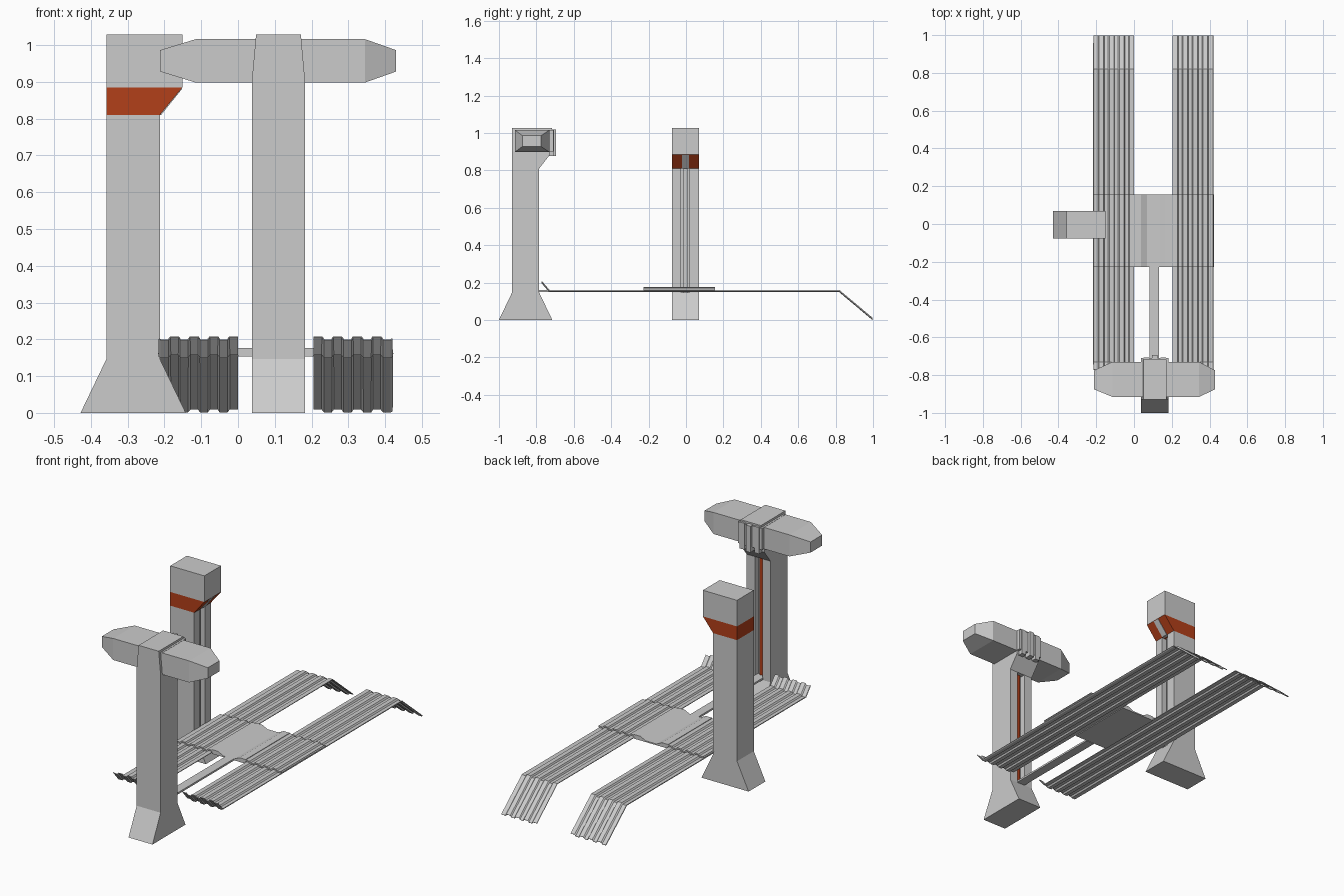
import bpy, bmesh

if "Cube" in bpy.data.objects:
    bpy.data.objects.remove(bpy.data.objects["Cube"])

red = bpy.data.materials.new("red_paint")
red.diffuse_color = (0.45, 0.05, 0.01, 1)
red.use_nodes = True
red.node_tree.nodes["Principled BSDF"].inputs["Base Color"].default_value = red.diffuse_color


def make(name, verts, faces, mat=None, thick=0):
    me = bpy.data.meshes.new(name)
    me.from_pydata(verts, [], faces)
    bm = bmesh.new()
    bm.from_mesh(me)
    bmesh.ops.recalc_face_normals(bm, faces=bm.faces)
    bm.to_mesh(me)
    bm.free()
    ob = bpy.data.objects.new(name, me)
    bpy.context.collection.objects.link(ob)
    if mat:
        me.materials.append(mat)
    if thick:
        m = ob.modifiers.new("thickness", 'SOLIDIFY')
        m.thickness = thick
        m.offset = -1
    return ob


def loft(name, rings, mat=None):
    """Closed rings joined in order, with capped ends."""
    n = len(rings[0])
    verts = [p for r in rings for p in r]
    faces = [[k * n + i, k * n + (i + 1) % n, (k + 1) * n + (i + 1) % n, (k + 1) * n + i]
             for k in range(len(rings) - 1) for i in range(n)]
    faces += [list(range(n)), list(range(len(verts) - n, len(verts)))]
    return make(name, verts, faces, mat)


def prism(name, prof, w0, w1, place, mat=None):
    return loft(name, [[place(u, w, z) for u, z in prof] for w in (w0, w1)], mat)


def rect(u0, u1, z0, z1):
    return [(u0, z0), (u1, z0), (u1, z1), (u0, z1)]


def front_place(u, w, z):
    return (w + 0.11, u - 0.8575, z)


def side_place(u, w, z):
    return (u - 0.285, w - 0.003, z)


H = 0.0725  # half width of a post


def post(name, place, strip_mat):
    # flared foot, column core, and two flanges leaving a groove on the inner face
    prism(name + "_post", [(-0.143, 0), (0.143, 0), (H, 0.147), (0.04, 0.147),
                           (0.04, 0.81), (-H, 0.81), (-H, 0.147)], -H, H, place)
    for s, side in ((-1, "left"), (1, "right")):
        a, b = sorted((s * 0.023, s * H))
        prism(f"{name}_flange_{side}", rect(0.04, H, 0.147, 0.81), a, b, place)
    prism(name + "_groove_strip", rect(0.04, 0.052, 0.147, 0.81), -0.01, 0.01, place, strip_mat)


# side post with painted band and overhanging head
post("side", side_place, None)
neck = [(-H, 0.81), (H, 0.81), (0.134, 0.885), (-H, 0.885)]
prism("side_band", neck, -H, H, side_place, red)
prism("side_band_rib", [(0.06, 0.81), (0.076, 0.81), (0.134, 0.882), (0.12, 0.885)],
      -0.018, 0.018, side_place)
prism("side_head", rect(-H, 0.134, 0.885, 1.028), -H, H, side_place)

# front post, neck and tapered head
post("front", front_place, red)
prism("front_neck", [(-H, 0.81), (H, 0.81), (0.127, 0.88), (0.127, 0.9), (-H, 0.9)],
      -H, H, front_place)
loft("front_head", [[front_place(u, w, z) for u, w in
                     ((-H, -h), (0.14, -h), (0.14, h), (-H, h))]
                    for z, h in ((0.9, H), (1.028, 0.061))])
prism("head_collar", rect(-0.05, 0.148, 0.9, 1.017), -H, H, front_place)
for i, w in enumerate((-0.045, 0, 0.045)):
    d = 0.163 if i == 1 else 0.152
    prism(f"head_rib_{i}", rect(0.12, d, 0.876, 1.02), w - 0.014, w + 0.014, front_place)

# crosswise motor housing with tapered ends
big = [(-0.915, 0.898), (-0.73, 0.898), (-0.73, 1.016), (-0.915, 1.016)]
small = [(-0.875, 0.928), (-0.775, 0.928), (-0.775, 0.986), (-0.875, 0.986)]
loft("cross_housing", [[(x, y, z) for y, z in sec] for x, sec in
                       ((-0.212, small), (-0.115, big), (0.345, big), (0.43, small))])


# corrugated runways, mirrored about the middle
def corrugation():
    p = 0.0535
    pts = []
    for i in range(4):
        pts += [(i * p, 0.008), (i * p + 0.024, 0.008), (i * p + 0.030, 0), (i * p + 0.0485, 0)]
    return pts + [(4 * p, 0.003)]


def sheet(name, path, sign, thick):
    prof = corrugation()
    n = len(prof)
    verts = [(0.1025 + sign * (0.1025 + x), y, z + dz) for y, z in path for x, dz in prof]
    faces = [[k * n + i, k * n + i + 1, (k + 1) * n + i + 1, (k + 1) * n + i][::sign]
             for k in range(len(path) - 1) for i in range(n - 1)]
    ob = make(name, verts, faces, None, thick)
    if ob.data.polygons[0].normal.z < 0:
        ob.data.flip_normals()


for s, side in ((-1, "left"), (1, "right")):
    sheet(f"runway_{side}", [(-0.77, 0.2), (-0.73, 0.153), (0.82, 0.153), (0.998, 0.004)], s, 0.004)
    sheet(f"runway_middle_{side}", [(-0.227, 0.165), (0.155, 0.165)], s, 0.008)

# linking plate between runways, and beam to the front post
link = [(0, 0.153), (0.205, 0.153), (0.205, 0.176), (0.168, 0.176), (0.135, 0.16),
        (0.07, 0.16), (0.037, 0.176), (0, 0.176)]
loft("linking_plate", [[(x, y, z) for x, z in link] for y in (-0.227, 0.155)])
prism("carrier_beam", rect(0.045, 0.632, 0.15, 0.16), -0.027, 0.023, front_place)
